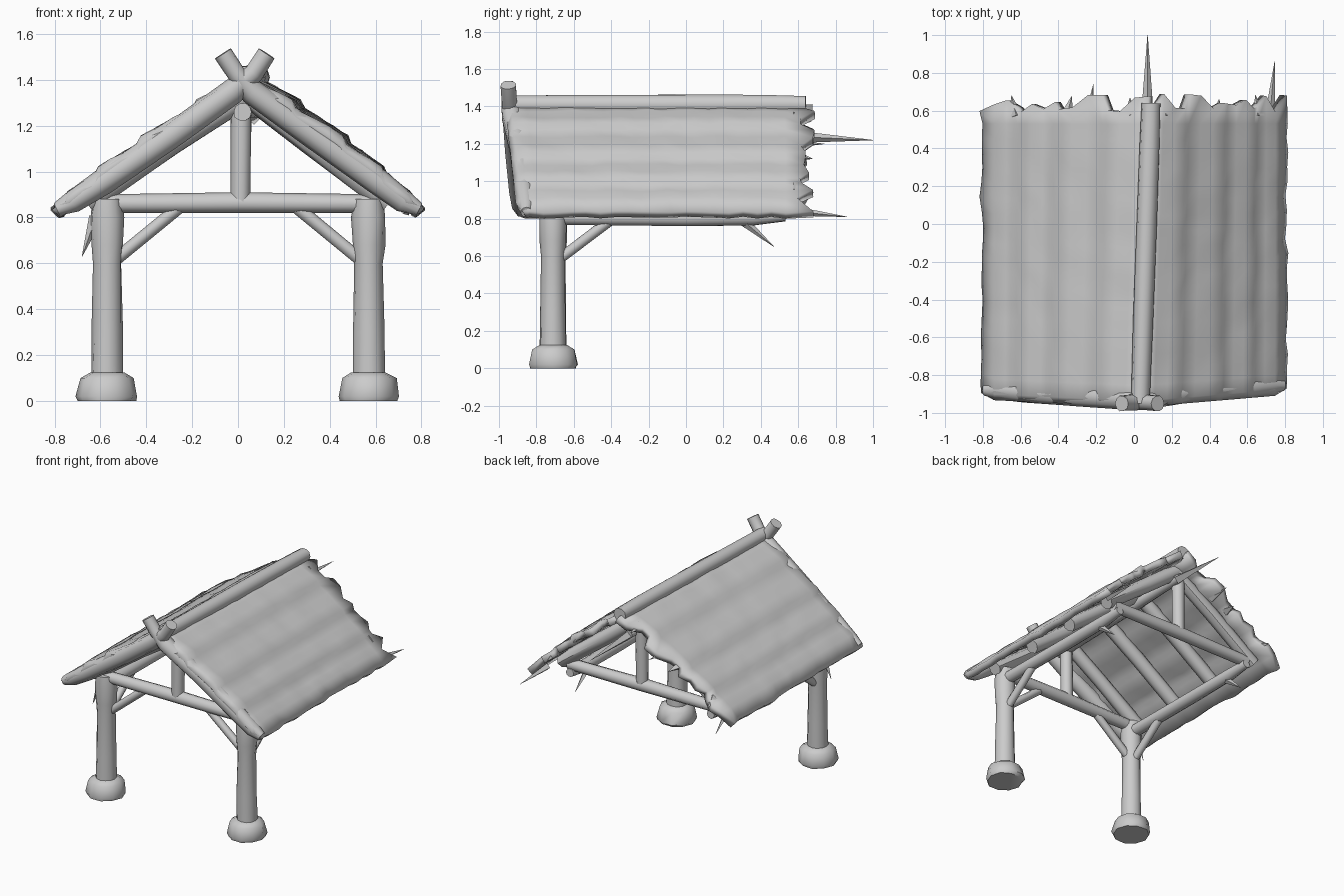
import bpy, bmesh, math, random
from mathutils import Vector

random.seed(4)
if "Cube" in bpy.data.objects:
    bpy.data.objects.remove(bpy.data.objects["Cube"])

GREY = (0.6, 0.6, 0.6, 1)
grey = bpy.data.materials.new("weathered grey")
grey.use_nodes = True
grey.diffuse_color = GREY
grey.node_tree.nodes["Principled BSDF"].inputs["Base Color"].default_value = GREY


def finish(bm, name, angle=50):
    mesh = bpy.data.meshes.new(name)
    bm.to_mesh(mesh)
    bm.free()
    obj = bpy.data.objects.new(name, mesh)
    bpy.context.collection.objects.link(obj)
    mesh.materials.append(grey)
    bpy.ops.object.select_all(action="DESELECT")
    obj.select_set(True)
    bpy.context.view_layer.objects.active = obj
    bpy.ops.object.shade_smooth_by_angle(angle=math.radians(angle))
    return obj


def log(name, points, radii, sides=10, rough=0.05):
    """Loft a slightly uneven round timber along a path."""
    pts = [Vector(p) for p in points]
    if isinstance(radii, float):
        radii = [radii] * len(pts)
    bm = bmesh.new()
    rings = []
    for i, p in enumerate(pts):
        d = (pts[min(i + 1, len(pts) - 1)] - pts[max(i - 1, 0)]).normalized()
        ref = Vector((0, 1, 0)) if abs(d.y) < 0.8 else Vector((0, 0, 1))
        u = d.cross(ref).normalized()
        v = d.cross(u)
        ring = []
        for k in range(sides):
            a = math.tau * k / sides
            r = radii[i] * (1 + random.uniform(-rough, rough))
            ring.append(bm.verts.new(p + (u * math.cos(a) + v * math.sin(a)) * r))
        rings.append(ring)
    for a, b in zip(rings, rings[1:]):
        for k in range(sides):
            n = (k + 1) % sides
            bm.faces.new((a[k], a[n], b[n], b[k]))
    bm.faces.new(rings[0])
    bm.faces.new(rings[-1])
    bmesh.ops.recalc_face_normals(bm, faces=bm.faces)
    return finish(bm, name)


def spike(name, base, tip, radius):
    log(name, [base, tip], [radius, 0.001], sides=4)


def ridge_x(y):
    return 0.067 + 0.035 * y


def roof_point(s, t, y):
    """Point on the roof slope: t runs from ridge (0) to eave (1)."""
    rx = ridge_x(y)
    x = rx + (s * 0.8 - rx) * t
    return Vector((x, y, 1.425 - 0.565 * t + 0.028 * math.sin(math.pi * t)))


def roof_slope(name, s):
    """One sheet of covering with shallow overlapping courses and a torn back edge."""
    rows = 20
    edges = [0, 0.27, 0.56, 0.78, 1]
    # Stations down the slope, with the lift that forms each course
    stations = []
    for a, b in zip(edges, edges[1:]):
        stations += [(a + (b - a) * f, 0.024 * f - 0.01) for f in (0.06, 0.36, 0.68, 0.97)]
    bm = bmesh.new()
    grid = []
    for j, (t, lift) in enumerate(stations):
        last = j == len(stations) - 1
        front = -0.97 + (0.065 if s > 0 else 0.04) * t + (0.035 if last else 0)
        torn = random.uniform(-0.02, 0.08)
        line = []
        for i in range(rows + 1):
            y = front + (0.61 - front) * max(0, i - 0.6) / (rows - 0.6) + (torn if i == rows else 0)
            p = roof_point(s, 1.01 if last else t, y)
            p.z += lift + random.uniform(-0.006, 0.006)
            if last:
                p.x += random.uniform(-0.01, 0.01)
                p.z -= 0.03
            elif i == 0:
                p.z -= 0.04
            line.append(bm.verts.new(p))
        grid.append(line)
    for a, b in zip(grid, grid[1:]):
        for i in range(rows):
            bm.faces.new((a[i], a[i + 1], b[i + 1], b[i]))
    bm.normal_update()
    if bm.faces[:][5].normal.z < 0:
        bmesh.ops.reverse_faces(bm, faces=bm.faces)
    obj = finish(bm, name)
    solid = obj.modifiers.new("thickness", "SOLIDIFY")
    solid.thickness = 0.05
    solid.offset = -1


FRONT, BACK, POST_X = -0.71, 0.49, 0.57

# Ridge pole and the beam under it
log("ridge_pole", [(ridge_x(y), y, 1.41) for y in (-0.95, -0.5, 0, 0.4, 0.64)],
    [0.05, 0.052, 0.055, 0.053, 0.05])
log("ridge_beam", [(0.02, -0.78, 1.26), (0.04, 0, 1.26), (0.06, 0.58, 1.25)], [0.04, 0.04, 0.03])

for s, side in ((1, "left"), (-1, "right")):
    px = s * POST_X
    roof_slope(f"{side}_roof", s)
    # Gable log with crossed tip
    eave_y = -0.855 if s > 0 else -0.88
    log(f"{side}_gable_log",
        [(s * 0.79, eave_y, 0.835), (s * 0.72, eave_y, 0.87), (s * 0.6 + 0.01, eave_y - 0.01, 0.955),
         (s * 0.3 + 0.02, eave_y - 0.03, 1.165), (s * 0.04 + 0.02, -0.93, 1.35),
         (0.03 - s * 0.04, -0.945, 1.43), (0.03 - s * 0.095, -0.95, 1.515)],
        [0.03, 0.05, 0.056, 0.058, 0.055, 0.042, 0.042])
    # Post and flared foot
    log(f"{side}_post",
        [(px, FRONT, z) for z in (0.05, 0.3, 0.6, 0.68, 0.8, 0.88)],
        [0.072, 0.067, 0.063, 0.07, 0.074, 0.065], sides=12)
    log(f"{side}_post_foot", [(px, FRONT, z) for z in (0, 0.02, 0.1, 0.125)],
        [0.125, 0.134, 0.118, 0.075], sides=10)
    # Wall plate along the eave
    log(f"{side}_wall_plate", [(px, -0.74, 0.81), (px, 0, 0.805), (px, 0.36, 0.805), (px, 0.53, 0.815)],
        [0.045, 0.045, 0.042, 0.03])
    # Braces from the post
    log(f"{side}_cross_brace", [(s * 0.53, FRONT, 0.62), (s * 0.25, FRONT, 0.85)], 0.028, 8)
    log(f"{side}_long_brace", [(px, -0.67, 0.59), (px, -0.38, 0.81)], 0.028, 8)
    # Broken brace at the open end
    spike(f"{side}_broken_brace", (px, 0.28, 0.81), (px, 0.47, 0.65), 0.03)
    # Rafters, bedded against the covering
    for i in range(4):
        y = FRONT + (BACK - FRONT) * i / 3
        log(f"{side}_rafter_{i + 1}",
            [(0.04, y, 1.335), (s * 0.3 + 0.015, y, 1.125), (s * 0.66, y, 0.865)], 0.05, 8)

# Tie beams and king posts at both trusses
for y, end in ((FRONT, "front"), (BACK, "back")):
    log(f"{end}_tie_beam", [(-0.6, y, 0.86), (0, y, 0.865), (0.6, y, 0.86)], [0.04, 0.045, 0.04])
    log(f"{end}_king_post", [(0.01, y, 0.86), (0.015, y, 1.28)], [0.042, 0.045])

# Splinters on the torn back edge
spike("ridge_splinter", (0.07, 0.56, 1.24), (0.072, 1.0, 1.22), 0.035)
spike("left_eave_splinter", (0.72, 0.58, 0.84), (0.745, 0.86, 0.81), 0.025)
spike("right_slope_splinter", (-0.24, 0.55, 1.2), (-0.215, 0.74, 1.2), 0.025)
spike("right_post_splinter", (-0.62, -0.7, 0.8), (-0.68, -0.71, 0.63), 0.03)
for s in (1, -1):
    for t in (0.12, 0.5, 0.8):
        base = roof_point(s, t, 0.57) - Vector((0, 0, 0.03))
        tip = base + Vector((random.uniform(-0.03, 0.03), random.uniform(0.07, 0.12), -0.02))
        spike("torn_edge_splinter", base, tip, 0.035)
